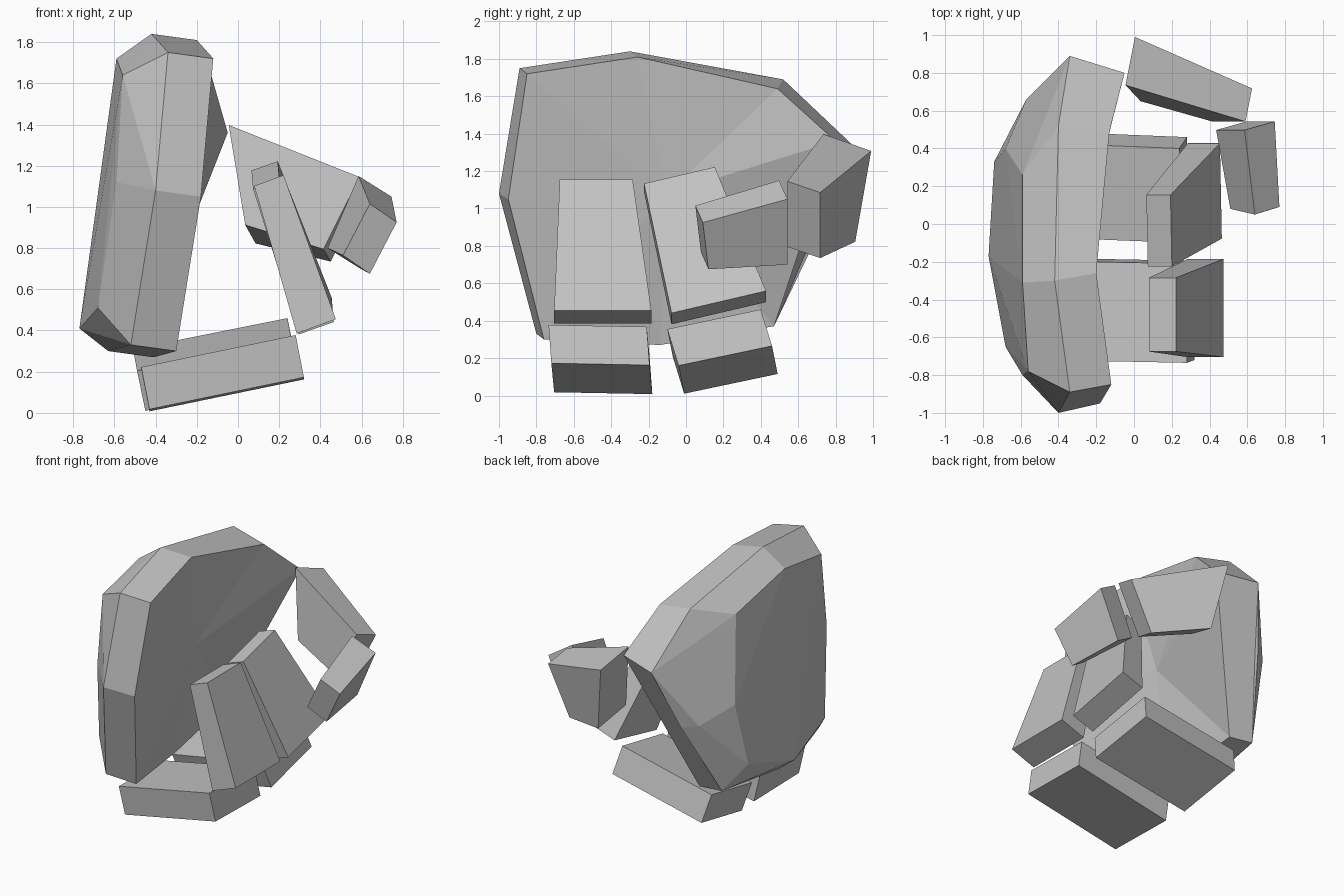
import bpy
import bmesh
from mathutils import Vector

cube = bpy.data.objects.get("Cube")
if cube:
    bpy.data.objects.remove(cube, do_unlink=True)

GREY = (0.55, 0.55, 0.55, 1)
grey = bpy.data.materials.new("plain grey")
grey.use_nodes = True
grey.diffuse_color = GREY
grey.node_tree.nodes["Principled BSDF"].inputs["Base Color"].default_value = GREY


def finish(name, bm):
    """Turn a bmesh into a flat shaded grey object."""
    bmesh.ops.recalc_face_normals(bm, faces=bm.faces[:])
    mesh = bpy.data.meshes.new(name)
    bm.to_mesh(mesh)
    bm.free()
    mesh.materials.append(grey)
    part = bpy.data.objects.new(name, mesh)
    bpy.context.collection.objects.link(part)
    return part


def bridge(bm, ring_a, ring_b):
    count = len(ring_a)
    for i in range(count):
        j = (i + 1) % count
        bm.faces.new((ring_a[i], ring_a[j], ring_b[j], ring_b[i]))


def block(name, base, tip):
    """Four-sided block between two ends, each (centre, width, thickness)."""
    bm = bmesh.new()
    ends = []
    for centre, width, thick in (base, tip):
        c, w, t = Vector(centre), Vector(width) / 2, Vector(thick) / 2
        ends.append([bm.verts.new(p) for p in (c - w - t, c + w - t, c + w + t, c - w + t)])
        bm.faces.new(ends[-1])
    bridge(bm, *ends)
    return finish(name, bm)


def tapered(name, base, tip, width, thick, taper=1.0):
    """Block whose far end is a scaled copy of the near end."""
    w, t = Vector(width), Vector(thick)
    return block(name, (base, w, t), (tip, w * taper, t * taper))


# Palm outlines: front, top front, top, top back, back, bottom back, bottom, bottom front
inner = [(-.18, -.95, 1.05), (-.12, -.85, 1.72), (-.20, -.26, 1.81), (-.13, .49, 1.64),
         (-.05, .80, 1.36), (-.44, .47, .37), (-.41, -.14, .27), (-.30, -.76, .30)]
middle = [(-.40, -1, 1.08), (-.34, -.89, 1.75), (-.42, -.30, 1.84), (-.40, .52, 1.69),
          (-.34, .89, 1.34), (-.63, .48, .39), (-.63, -.18, .30), (-.52, -.80, .33)]
outer = [(-.59, -.80, 1.12), (-.56, -.78, 1.64), (-.59, -.31, 1.72), (-.59, .26, 1.60),
         (-.68, .40, 1.01), (-.74, .33, .56), (-.77, -.17, .41), (-.68, -.65, .51)]
wrist_bulge = [(-.57, .66, .92), (-.47, .73, .91)]

# Cupped palm slab
bm = bmesh.new()
inner_ring = [bm.verts.new(p) for p in inner]
middle_ring = [bm.verts.new(p) for p in middle]
bridge(bm, inner_ring, middle_ring)
hollow = bm.verts.new((-.28, -.1, 1.08))
for i, v in enumerate(inner_ring):
    bm.faces.new((v, inner_ring[(i + 1) % len(inner_ring)], hollow))
finish("palm", bm)

# Rounded back of the hand
bm = bmesh.new()
points = [bm.verts.new(p) for p in middle + outer + wrist_bulge]
hull = bmesh.ops.convex_hull(bm, input=points)
bmesh.ops.dissolve_limit(bm, angle_limit=.03, verts=bm.verts[:], edges=bm.edges[:])
finish("back_of_hand", bm)

# Lower finger segments, reaching out from under the palm
tapered("front_finger_base", (-.45, -.45, .115), (.30, -.465, .27),
        (0, .525, -.01), (-.04, -.015, .205))
tapered("back_finger_base", (-.48, .21, .16), (.27, .18, .31),
        (-.02, .5, .105), (-.04, -.06, .195))

# Upper finger segments, curling back up
tapered("front_finger_tip", (.38, -.445, .42), (.15, -.48, 1.128),
        (0, .52, 0), (.19, 0, .07), .75)
tapered("back_finger_tip", (.375, .175, .47), (.133, -.035, 1.155),
        (-.01, .505, .118), (.17, 0, .06), .75)

# Thumb, in two twisted segments
block("thumb_base",
      ((.02, .82, 1.11), (-.08, .085, .485), (.05, .255, -.09)),
      ((.52, .63, .94), (.175, 0, .35), (.035, .175, -.06)))
block("thumb_tip",
      ((.59, .52, .925), (.15, 0, .35), (.16, .045, -.10)),
      ((.64, .085, .845), (.13, -.03, .25), (.13, .04, -.09)))
